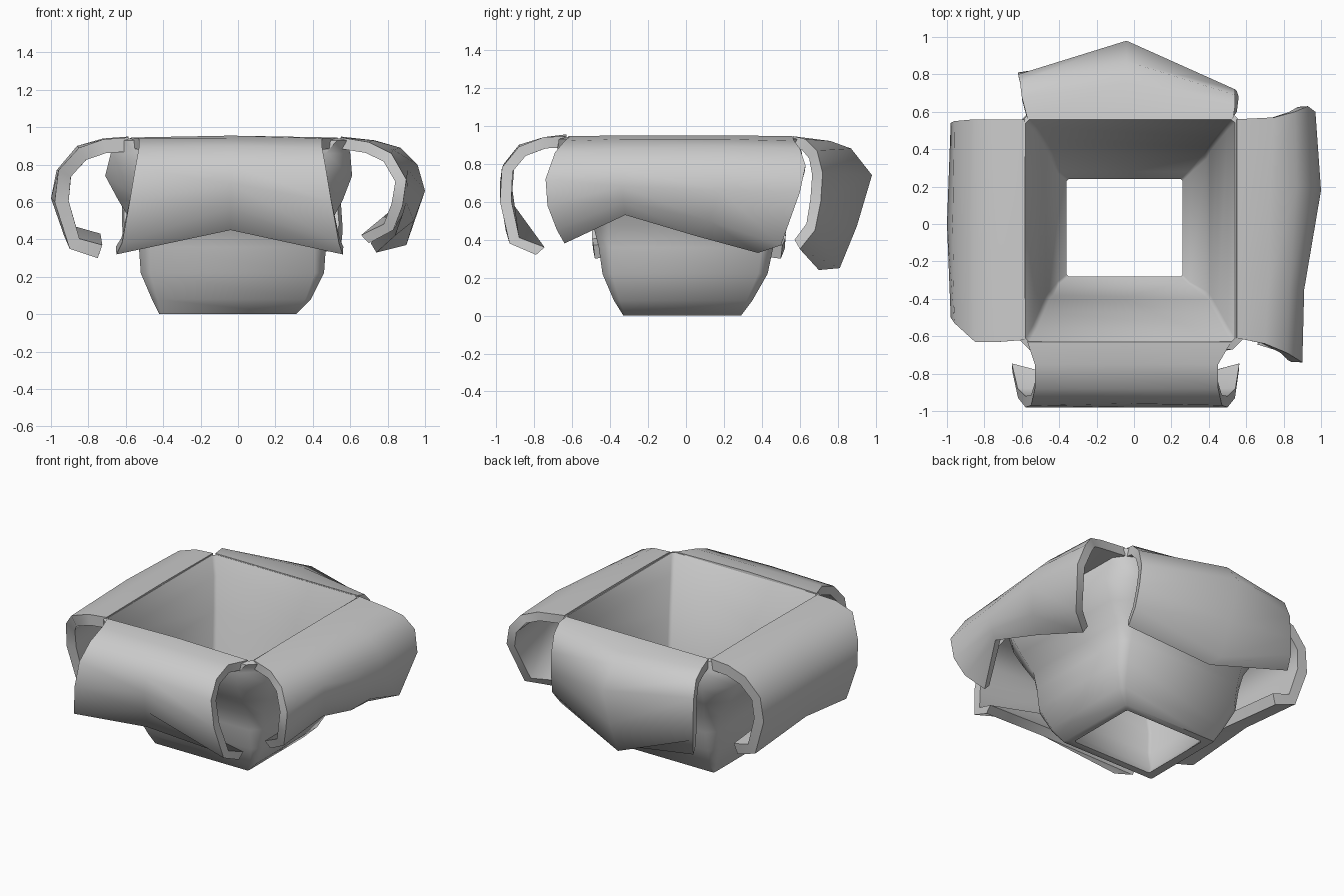
import bpy, bmesh
from math import radians


def finish(name, bm, thickness=0, angle=50):
    me = bpy.data.meshes.new(name)
    bm.to_mesh(me)
    bm.free()
    ob = bpy.data.objects.new(name, me)
    bpy.context.collection.objects.link(ob)
    bpy.ops.object.select_all(action='DESELECT')
    bpy.context.view_layer.objects.active = ob
    ob.select_set(True)
    if thickness:
        mod = ob.modifiers.new("thickness", 'SOLIDIFY')
        mod.thickness, mod.offset = thickness, -1
        bpy.ops.object.modifier_apply(modifier=mod.name)
    bpy.ops.object.shade_smooth_by_angle(angle=radians(angle))
    return ob


# Sagging box wall: chamfered rectangles lofted down the outside, up the inside
def ring(bm, x0, x1, y0, y1, z, c):
    pts = [(x0 + c, y0), (x1 - c, y0), (x1, y0 + c), (x1, y1 - c),
           (x1 - c, y1), (x0 + c, y1), (x0, y1 - c), (x0, y0 + c)]
    return [bm.verts.new((x, y, z)) for x, y in pts]


sections = [
    (-.61, .58, -.67, .59, .93, .05), (-.68, .60, -.68, .61, .86, .13),
    (-.71, .61, -.65, .61, .74, .16), (-.64, .56, -.57, .55, .61, .12),
    (-.56, .49, -.49, .49, .48, .08),
    (-.53, .47, -.46, .46, .36, .06), (-.52, .46, -.44, .43, .22, .05),
    (-.46, .39, -.38, .35, .08, .03), (-.42, .31, -.33, .29, 0, .01),
    (-.36, .26, -.28, .24, 0, .01), (-.41, .30, -.32, .28, .07, .01),
    (-.45, .39, -.38, .37, .22, .02),
    (-.47, .41, -.40, .41, .38, .02), (-.50, .45, -.47, .46, .60, .02),
    (-.54, .50, -.56, .52, .82, .02), (-.58, .54, -.63, .56, .94, .02)]
bm = bmesh.new()
rings = [ring(bm, *s) for s in sections]
for i, a in enumerate(rings):
    b = rings[(i + 1) % len(rings)]
    for k in range(8):
        n = (k + 1) % 8
        bm.faces.new((a[k], a[n], b[n], b[k]))
bmesh.ops.recalc_face_normals(bm, faces=bm.faces)
finish("box_wall", bm)


# Curled flaps: profiles of (outward, height), each with its own side offsets
def flap(name, to_world, columns, thickness=.06):
    bm = bmesh.new()
    cols = []
    for side, profile in columns:
        cols.append([bm.verts.new(to_world(s, o, z))
                     for s, (o, z) in zip(side, profile)])
    for a, b in zip(cols, cols[1:]):
        for i in range(len(a) - 1):
            bm.faces.new((a[i], b[i], b[i + 1], a[i + 1]))
    bm.normal_update()
    bm.faces.ensure_lookup_table()
    if bm.faces[0].normal.z < 0:
        bmesh.ops.reverse_faces(bm, faces=bm.faces)
    finish(name, bm, thickness)


front_edge = [(.63, .945), (.75, .94), (.88, .89), (.97, .78), (.98, .6), (.93, .38), (.79, .32)]
front_mid = [(.63, .955), (.75, .94), (.88, .9), (.96, .8), (.98, .7), (.97, .57), (.95, .45)]
flap("front_flap", lambda s, o, z: (s, -o, z), [
    ((-.57, -.53, -.53, -.55, -.58, -.62, -.65), front_edge),
    ((-.04,) * 7, front_mid),
    ((.52, .45, .45, .47, .5, .54, .56), front_edge)])

back_left = [(.565, .945), (.68, .93), (.76, .88), (.8, .77), (.81, .6), (.81, .48), (.79, .37)]
back_mid = [(.565, .945), (.76, .92), (.87, .88), (.98, .74), (.9, .47), (.81, .25), (.7, .24)]
back_right = [(.565, .945), (.63, .93), (.69, .87), (.72, .75), (.71, .6), (.68, .45), (.6, .35)]
flap("back_flap", lambda s, o, z: (s, o, z), [
    ((-.57, -.6, -.61, -.62, -.62, -.62, -.61), back_left),
    ((-.04,) * 7, back_mid),
    ((.53, .54, .54, .54, .55, .56, .55), back_right)])

flap("right_flap", lambda s, o, z: (o, s, z), [
    ((-.61, -.64, -.69, -.74, -.73, -.68, -.64),
     [(.55, .945), (.7, .92), (.82, .86), (.9, .72), (.88, .58), (.83, .45), (.7, .38)]),
    ((-.3, -.32, -.34, -.35, -.34, -.33, -.32),
     [(.55, .95), (.72, .93), (.83, .88), (.91, .77), (.91, .68), (.9, .6), (.88, .53)]),
    ((.2, .2, .2, .2, .18, .12, .05),
     [(.55, .95), (.73, .93), (.87, .89), (.96, .8), (1, .66), (.94, .5), (.84, .42)]),
    ((.56, .57, .6, .63, .6, .5, .38),
     [(.55, .945), (.75, .92), (.86, .88), (.93, .79), (.97, .65), (.9, .37), (.74, .33)])])

left_edge = [(.585, .945), (.72, .935), (.85, .89), (.96, .77), (.98, .6), (.9, .35), (.75, .3)]
left_mid = [(.585, .95), (.72, .94), (.86, .9), (.97, .77), (1, .62), (.93, .42), (.76, .36)]
flap("left_flap", lambda s, o, z: (-o, s, z), [
    ((-.62, -.63, -.63, -.53, -.5, -.49, -.48), left_edge),
    ((0,) * 7, left_mid),
    ((.56, .56, .56, .55, .54, .52, .5), left_edge)], .075)
